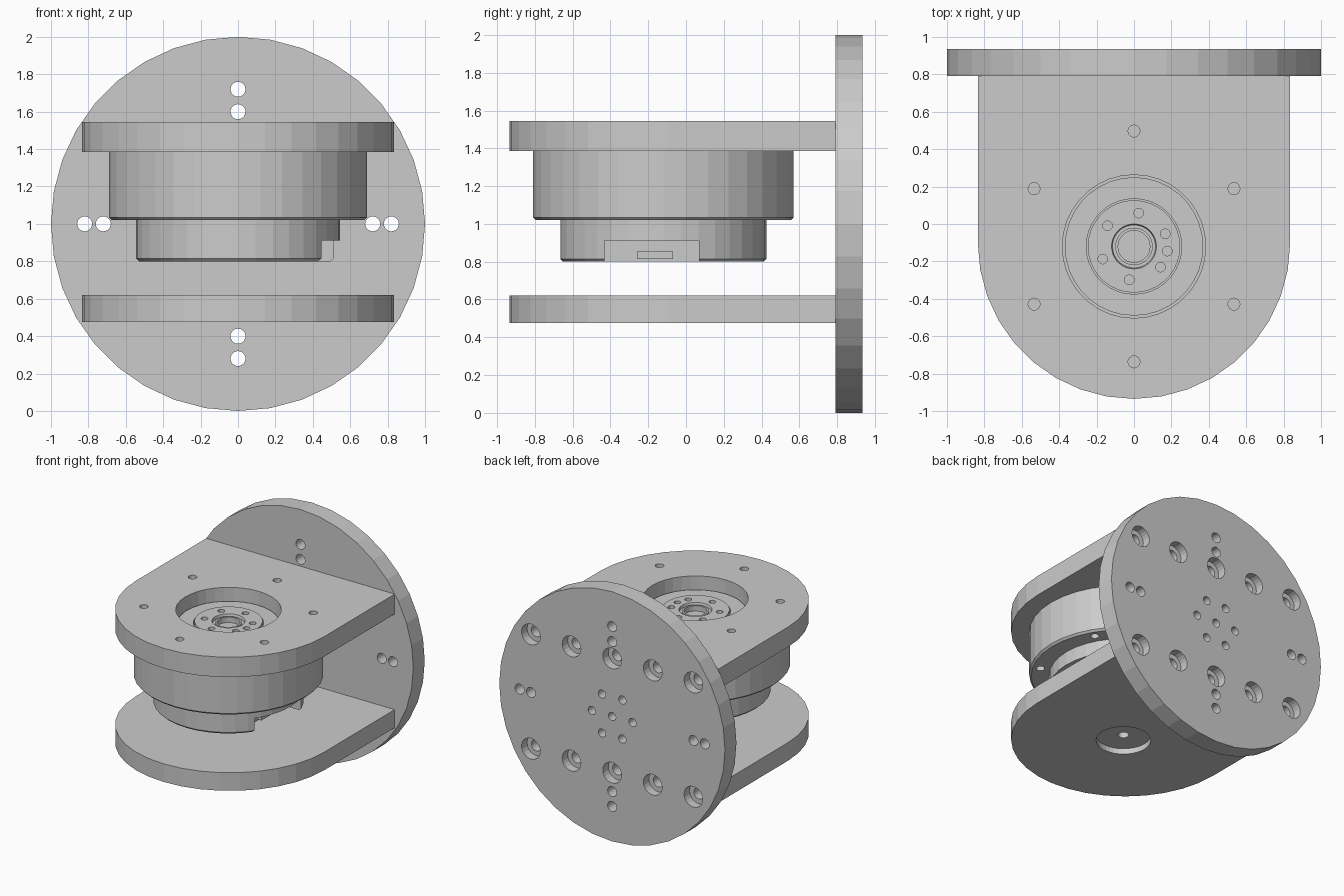
import bpy, bmesh
from math import cos, sin, pi, radians
from mathutils import Matrix, Vector

if "Cube" in bpy.data.objects:
    bpy.data.objects.remove(bpy.data.objects["Cube"])

AXIS_Y = -0.12      # y of the vertical motor axis
SEG = 36


def finish(bm, name):
    bmesh.ops.recalc_face_normals(bm, faces=bm.faces)
    me = bpy.data.meshes.new(name)
    bm.to_mesh(me)
    bm.free()
    ob = bpy.data.objects.new(name, me)
    bpy.context.collection.objects.link(ob)
    return ob


def add_lathe(bm, profile, loc, seg=SEG, along_y=False):
    """Closed solid of revolution from (radius, height) points."""
    m = Matrix.Translation(loc)
    if along_y:
        m = m @ Matrix.Rotation(-pi / 2, 4, 'X')   # local +z -> +y
    rings = []
    for r, z in profile:
        rings.append([bm.verts.new(m @ Vector((r * cos(2 * pi * i / seg), r * sin(2 * pi * i / seg), z)))
                      for i in range(seg)])
    for a, b in zip(rings, rings[1:]):
        for i in range(seg):
            j = (i + 1) % seg
            bm.faces.new((a[i], a[j], b[j], b[i]))
    bm.faces.new(rings[0][::-1])
    bm.faces.new(rings[-1])


def lathe(name, profile, loc):
    bm = bmesh.new()
    add_lathe(bm, profile, loc)
    return finish(bm, name)


def add_box(bm, lo, hi):
    lo, hi = Vector(lo), Vector(hi)
    m = Matrix.Translation((lo + hi) / 2) @ Matrix.Diagonal((*(hi - lo), 1))
    bmesh.ops.create_cube(bm, size=1, matrix=m)


def cut(ob, fill):
    """Subtract everything that fill(bm) adds from ob."""
    bm = bmesh.new()
    fill(bm)
    tool = finish(bm, "cutter")
    tool.hide_render = True
    mod = ob.modifiers.new("holes", 'BOOLEAN')
    mod.operation, mod.solver, mod.object = 'DIFFERENCE', 'EXACT', tool
    bpy.context.view_layer.objects.active = ob
    bpy.ops.object.modifier_apply(modifier=mod.name)
    bpy.data.objects.remove(tool)


def ring(radius, start, n=6):
    for i in range(n):
        a = radians(start + 360 / n * i)
        yield radius * cos(a), radius * sin(a)


def hole(r, z0, z1):
    return [(r, z0), (r, z1)]


# round mounting plate at the back
bm = bmesh.new()
add_lathe(bm, hole(1.0, 0.79, 0.935), (0, 0, 1), along_y=True)
plate = finish(bm, "back_disc")


def disc_holes(bm):
    through = hole(0.04, 0.7, 1.0)
    for s in (-1, 1):
        for d in (0.60, 0.72):
            add_lathe(bm, through, (0, 0, 1 + s * d), 20, True)
        for d in (0.72, 0.82):
            add_lathe(bm, through, (s * d, 0, 1), 20, True)
    # counterbored screw holes into both arms
    for z in (0.55, 1.465):
        for i in range(-2, 3):
            add_lathe(bm, [(0.045, 0.7), (0.045, 0.865), (0.083, 0.865), (0.083, 1.0)],
                      (i * 0.36, 0, z), 20, True)
    # small central hole pattern
    for x, z in [(0, 0), *ring(0.18, 0)]:
        add_lathe(bm, hole(0.033, 0.7, 1.0), (x, 0, 1 + z), 16, True)


cut(plate, disc_holes)


# the two arms share one rounded outline
def arm(name, z0, z1):
    bm = bmesh.new()
    r, cy = 0.835, -0.1
    pts = [(r, 0.79), (-r, 0.79)]
    pts += [(r * cos(pi + pi * i / 18), cy + r * sin(pi + pi * i / 18)) for i in range(19)]
    f = bm.faces.new([bm.verts.new((x, y, z0)) for x, y in pts])
    ext = bmesh.ops.extrude_face_region(bm, geom=[f])
    bmesh.ops.translate(bm, vec=(0, 0, z1 - z0),
                        verts=[v for v in ext["geom"] if isinstance(v, bmesh.types.BMVert)])
    return finish(bm, name)


def screw_ring(bm):
    for x, y in ring(0.617, 30):
        add_lathe(bm, hole(0.032, 0.95, 1.7), (x, AXIS_Y + y, 0), 16)


def upper_holes(bm):
    add_lathe(bm, hole(0.383, 1.3, 1.7), (0, AXIS_Y, 0))
    screw_ring(bm)


def lower_holes(bm):
    add_lathe(bm, [(0.2, 0.4), (0.2, 0.52), (0.04, 0.52), (0.04, 0.58)], (0, AXIS_Y, 0))


cut(arm("upper_arm", 1.385, 1.545), upper_holes)
cut(arm("lower_arm", 0.475, 0.62), lower_holes)

# motor body with locating boss inside the upper arm
body = lathe("motor_body", [(0.675, 1.02), (0.69, 1.035), (0.69, 1.385), (0.37, 1.385),
                            (0.37, 1.44), (0.255, 1.44), (0.255, 1.4)], (0, AXIS_Y, 0))
cut(body, screw_ring)

# rear cap with connector pocket
cap = lathe("motor_rear_cap", [(0.53, 0.8), (0.545, 0.815), (0.545, 1.02)], (0, AXIS_Y, 0))
cut(cap, lambda bm: add_box(bm, (0.35, -0.43, 0.7), (0.7, 0.07, 0.912)))
bm = bmesh.new()
add_box(bm, (0.34, -0.26, 0.815), (0.39, -0.07, 0.855))
finish(bm, "connector")

# output hub with centre bore
hub = lathe("output_hub", [(0.247, 1.39), (0.247, 1.455), (0.12, 1.455), (0.115, 1.435),
                           (0.1, 1.435), (0.1, 1.445), (0.085, 1.445), (0.085, 1.402)], (0, AXIS_Y, 0))


def hub_holes(bm):
    for x, y in [*ring(0.18, 22), (0.18 * cos(radians(-8)), 0.18 * sin(radians(-8)))]:
        add_lathe(bm, hole(0.026, 1.405, 1.6), (x, AXIS_Y + y, 0), 12)


cut(hub, hub_holes)
